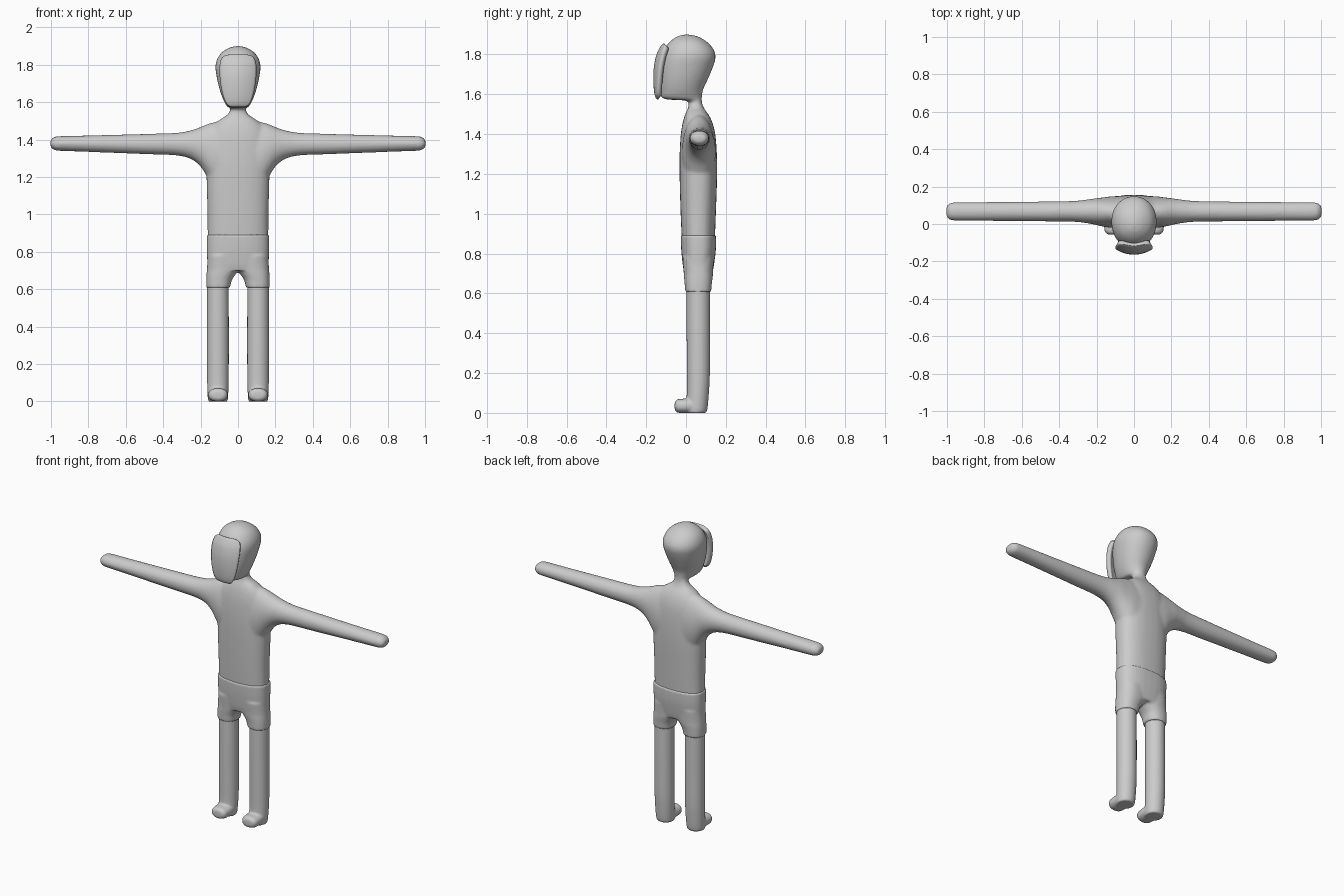
import bpy, bmesh, math
from mathutils import Vector

if "Cube" in bpy.data.objects:
    bpy.data.objects.remove(bpy.data.objects["Cube"])

grey = bpy.data.materials.new("plain_grey")
grey.diffuse_color = (0.6, 0.6, 0.6, 1)
grey.use_nodes = True
grey.node_tree.nodes["Principled BSDF"].inputs["Base Color"].default_value = grey.diffuse_color


def smooth_rows(rows, steps=5):
    """Catmull-Rom interpolation of the key sections."""
    out = []
    for i in range(len(rows) - 1):
        p = [rows[max(0, min(len(rows) - 1, i + k))] for k in (-1, 0, 1, 2)]
        for s in range(steps):
            t = s / steps
            out.append([0.5 * (2 * b + (c - a) * t + (2 * a - 5 * b + 4 * c - d) * t * t
                               + (3 * b - a - 3 * c + d) * t ** 3) for a, b, c, d in zip(*p)])
    return out + [list(rows[-1])]


def loft(bm, rows, axis, power=2.0, sides=32):
    """Rows: (position on axis, min a, max a, min b, max b); a, b are the other two axes in order."""
    others = [k for k in range(3) if k != axis]
    rings = []
    for pos, a0, a1, b0, b1 in smooth_rows(rows):
        ring = []
        for i in range(sides):
            t = 2 * math.pi * i / sides
            c, s = math.cos(t), math.sin(t)
            v = Vector()
            v[axis] = pos
            v[others[0]] = (a0 + a1) / 2 + (a1 - a0) / 2 * math.copysign(abs(c) ** (2 / power), c)
            v[others[1]] = (b0 + b1) / 2 + (b1 - b0) / 2 * math.copysign(abs(s) ** (2 / power), s)
            ring.append(bm.verts.new(v))
        rings.append(ring)
    faces = [bm.faces.new(rings[0]), bm.faces.new(rings[-1][::-1])]
    for r, q in zip(rings, rings[1:]):
        for i in range(sides):
            j = (i + 1) % sides
            faces.append(bm.faces.new((r[i], q[i], q[j], r[j])))
    bmesh.ops.recalc_face_normals(bm, faces=faces)


def mirrored(rows):
    """Same sections on the other side of x = 0, for lofts along z or y."""
    return [(p, -a1, -a0, b0, b1) for p, a0, a1, b0, b1 in rows]


def finish(name, bm, voxel=0, smooth=0):
    me = bpy.data.meshes.new(name)
    bm.to_mesh(me)
    bm.free()
    ob = bpy.data.objects.new(name, me)
    bpy.context.collection.objects.link(ob)
    me.materials.append(grey)
    for f in me.polygons:
        f.use_smooth = True
    if voxel:
        m = ob.modifiers.new("blend", 'REMESH')
        m.mode, m.voxel_size, m.use_smooth_shade = 'VOXEL', voxel, True
        m = ob.modifiers.new("soften", 'SMOOTH')
        m.factor, m.iterations = 0.5, smooth
    return ob


# Torso, neck and head as one column, with arms blended in
body = bmesh.new()
loft(body, [(z, -w, w, y0, y1) for z, w, y0, y1 in [
    (0.87, .162, -.021, .145), (1.0, .163, -.027, .15), (1.18, .168, -.032, .156),
    (1.3, .168, -.032, .155), (1.4, .16, -.026, .147), (1.46, .14, -.016, .132),
    (1.5, .105, -.004, .112), (1.53, .06, .01, .09), (1.555, .042, .014, .081)]], 2, 2.4)
loft(body, [(z, -w, w, y0, y1) for z, w, y0, y1 in [
    (1.51, .045, .016, .084), (1.55, .04, .014, .081), (1.568, .045, .0, .08),
    (1.578, .06, -.115, .08), (1.62, .082, -.128, .085), (1.68, .102, -.133, .112),
    (1.74, .115, -.133, .137), (1.79, .121, -.125, .149), (1.83, .112, -.107, .136),
    (1.865, .088, -.08, .103), (1.89, .048, -.045, .06), (1.899, .015, -.015, .02)]], 2, 2.1)
arm = [(.06, -.02, .15, 1.10, 1.50), (.12, -.02, .148, 1.13, 1.495), (.165, -.014, .142, 1.2, 1.482),
       (.2, -.006, .138, 1.255, 1.467), (.25, .004, .131, 1.295, 1.45), (.33, .012, .123, 1.315, 1.436),
       (.5, .014, .12, 1.322, 1.43), (.8, .017, .117, 1.334, 1.422), (.96, .018, .116, 1.34, 1.418),
       (.985, .024, .11, 1.346, 1.411), (1.0, .035, .099, 1.357, 1.4), (1.003, .05, .084, 1.37, 1.387)]
loft(body, arm, 0)
loft(body, [(-r[0], *r[1:]) for r in arm], 0)
finish("body", body, 0.009, 6)

# Shorts: hips and two short legs blended together
shorts = bmesh.new()
loft(shorts, [(.70, -.158, .158, -.008, .132), (.74, -.164, .164, -.016, .14),
              (.82, -.167, .167, -.024, .15), (.892, -.167, .167, -.027, .152)], 2, 2.5)
hem = [(.608, .043, .169, -.004, .126), (.65, .032, .169, -.007, .13),
       (.68, .012, .168, -.01, .134), (.71, -.01, .166, -.012, .136), (.78, -.01, .162, -.018, .14)]
loft(shorts, hem, 2, 2.3)
loft(shorts, mirrored(hem), 2, 2.3)
finish("shorts", shorts, 0.007, 4)

# Legs with feet
leg = [(.0, .056, .158, .0, .1), (.02, .053, .162, -.002, .108), (.1, .05, .165, .004, .115),
       (.2, .049, .166, .004, .12), (.45, .049, .166, .003, .121), (.64, .05, .165, .003, .12)]
foot = [(-.057, .08, .134, .02, .05), (-.052, .068, .146, .008, .061), (-.04, .058, .156, .001, .069),
        (-.015, .054, .16, -.001, .071), (.03, .054, .16, -.001, .075), (.07, .056, .158, -.001, .07)]
for name, flip in (("right_leg", False), ("left_leg", True)):
    bm = bmesh.new()
    loft(bm, mirrored(leg) if flip else leg, 2)
    loft(bm, mirrored(foot) if flip else foot, 1, 2.3)
    finish(name, bm, 0.006, 4)

# Curved face plate: (height, half width, front y)
plate = bmesh.new()
cols = 16
grid = []
for z, w, y in smooth_rows([(1.574, .035, -.143), (1.582, .052, -.152), (1.61, .072, -.16),
                            (1.67, .089, -.164), (1.74, .098, -.161), (1.80, .098, -.148),
                            (1.835, .088, -.131), (1.848, .072, -.122), (1.854, .05, -.116)], 3):
    grid.append([plate.verts.new((w * u, y + 3.0 * (w * u) ** 2, z))
                 for u in (2 * i / cols - 1 for i in range(cols + 1))])
for r, q in zip(grid, grid[1:]):
    for i in range(cols):
        plate.faces.new((r[i], r[i + 1], q[i + 1], q[i]))
face = finish("face_plate", plate)
m = face.modifiers.new("thickness", 'SOLIDIFY')
m.thickness, m.offset = 0.025, -1
bpy.context.view_layer.objects.active = face
face.select_set(True)
bpy.ops.object.shade_smooth_by_angle(angle=math.radians(40))
